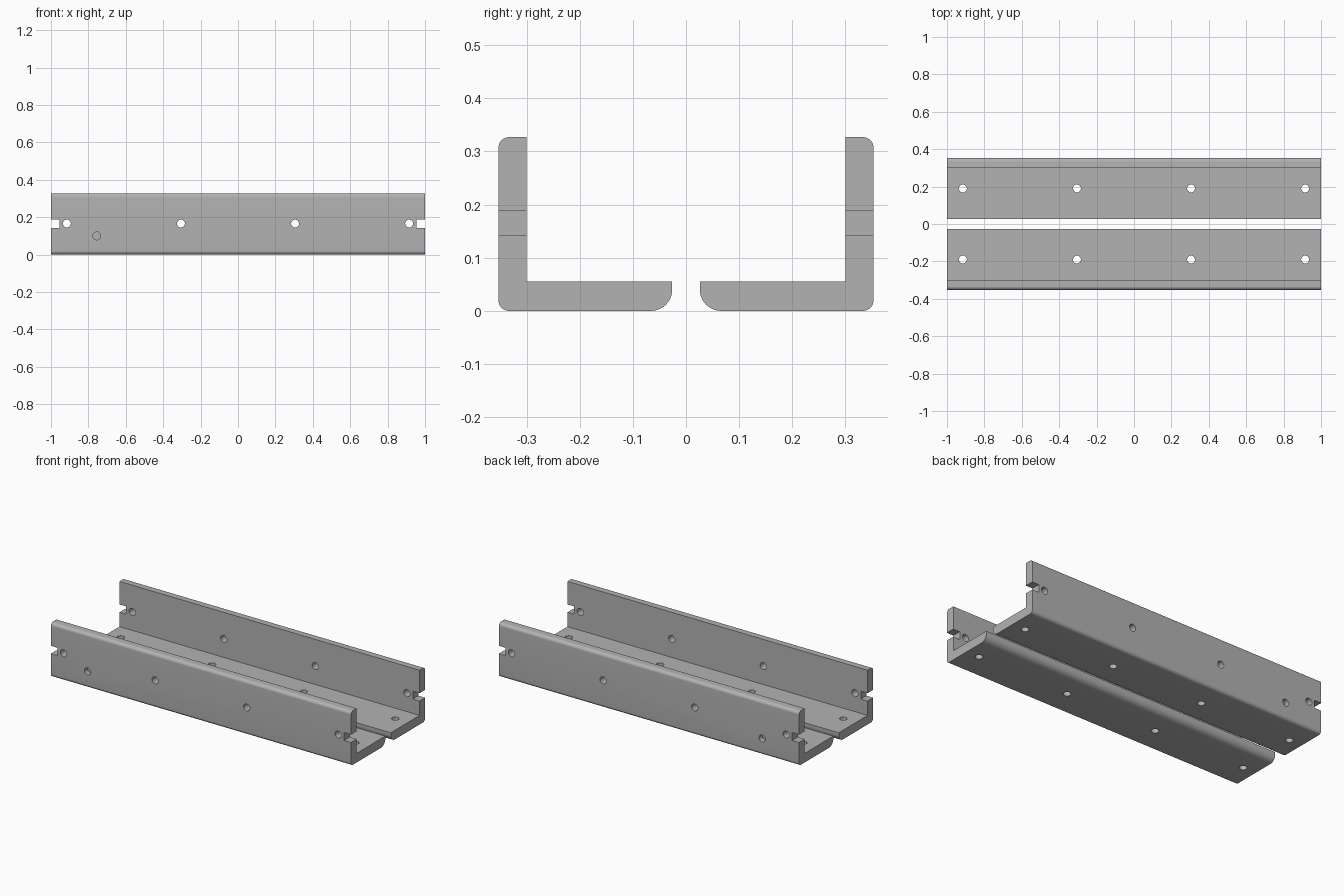
import bpy, bmesh, math
from mathutils import Matrix

if "Cube" in bpy.data.objects:
    bpy.data.objects.remove(bpy.data.objects["Cube"])

metal = bpy.data.materials.new("grey metal")
metal.diffuse_color = (0.45, 0.45, 0.45, 1)
metal.use_nodes = True
metal.node_tree.nodes["Principled BSDF"].inputs["Base Color"].default_value = metal.diffuse_color

HOLES_X = (-0.915, -0.305, 0.305, 0.915)
HOLE_R = 0.021


def arc(cy, cz, r, a0, a1, n=10):
    """Points of a rounded corner in the y-z plane."""
    return [(cy + r * math.cos(math.radians(a0 + (a1 - a0) * i / n)),
             cz + r * math.sin(math.radians(a0 + (a1 - a0) * i / n))) for i in range(n + 1)]


def finish(name, bm):
    bmesh.ops.recalc_face_normals(bm, faces=bm.faces)
    mesh = bpy.data.meshes.new(name)
    bm.to_mesh(mesh)
    bm.free()
    obj = bpy.data.objects.new(name, mesh)
    mesh.materials.append(metal)
    bpy.context.collection.objects.link(obj)
    return obj


def angle_bar(name, side):
    """L-shaped bar: upright wall outside, floor flange with a rounded inner toe."""
    profile = [(0.3, 0.327), (0.3, 0.055), (0.026, 0.055)]
    profile += arc(0.066, 0.04, 0.04, 180, 270)
    profile += arc(0.333, 0.02, 0.02, 270, 360)
    profile += arc(0.333, 0.307, 0.02, 0, 90)
    bm = bmesh.new()
    face = bm.faces.new([bm.verts.new((-1, side * y, z)) for y, z in profile])
    ext = bmesh.ops.extrude_face_region(bm, geom=[face])
    verts = [v for v in ext["geom"] if isinstance(v, bmesh.types.BMVert)]
    bmesh.ops.translate(bm, verts=verts, vec=(2, 0, 0))
    return finish(name, bm)


def bar_cutters(name, side):
    """Bolt holes, one shallow outer hole and the end notches."""
    bm = bmesh.new()

    def drill(x, y, z, depth, upright):
        turn = Matrix() if upright else Matrix.Rotation(math.pi / 2, 4, 'X')
        bmesh.ops.create_cone(bm, cap_ends=True, segments=32, radius1=HOLE_R, radius2=HOLE_R,
                              depth=depth, matrix=Matrix.Translation((x, side * y, z)) @ turn)

    for x in HOLES_X:
        drill(x, 0.326, 0.166, 0.2, False)
        drill(x, 0.19, 0.03, 0.2, True)
    drill(-0.755, 0.353, 0.1, 0.06, False)
    for x in (-1, 1):
        bmesh.ops.create_cube(bm, size=1, matrix=Matrix.Translation((x, side * 0.326, 0.165))
                              @ Matrix.Diagonal((0.09, 0.2, 0.047, 1)))
    obj = finish(name, bm)
    obj.hide_render = True
    obj.hide_set(True)
    return obj


for label, side in (("front", -1), ("back", 1)):
    bar = angle_bar(label + "_angle_bar", side)
    cutter = bar_cutters(label + "_hole_cutter", side)
    cut = bar.modifiers.new("holes", 'BOOLEAN')
    cut.operation = 'DIFFERENCE'
    cut.solver = 'EXACT'
    cut.object = cutter
    bpy.ops.object.select_all(action='DESELECT')
    bpy.context.view_layer.objects.active = bar
    bar.select_set(True)
    bpy.ops.object.modifier_apply(modifier=cut.name)
    bpy.ops.object.shade_smooth_by_angle(angle=math.radians(30))
    bpy.data.objects.remove(cutter)
